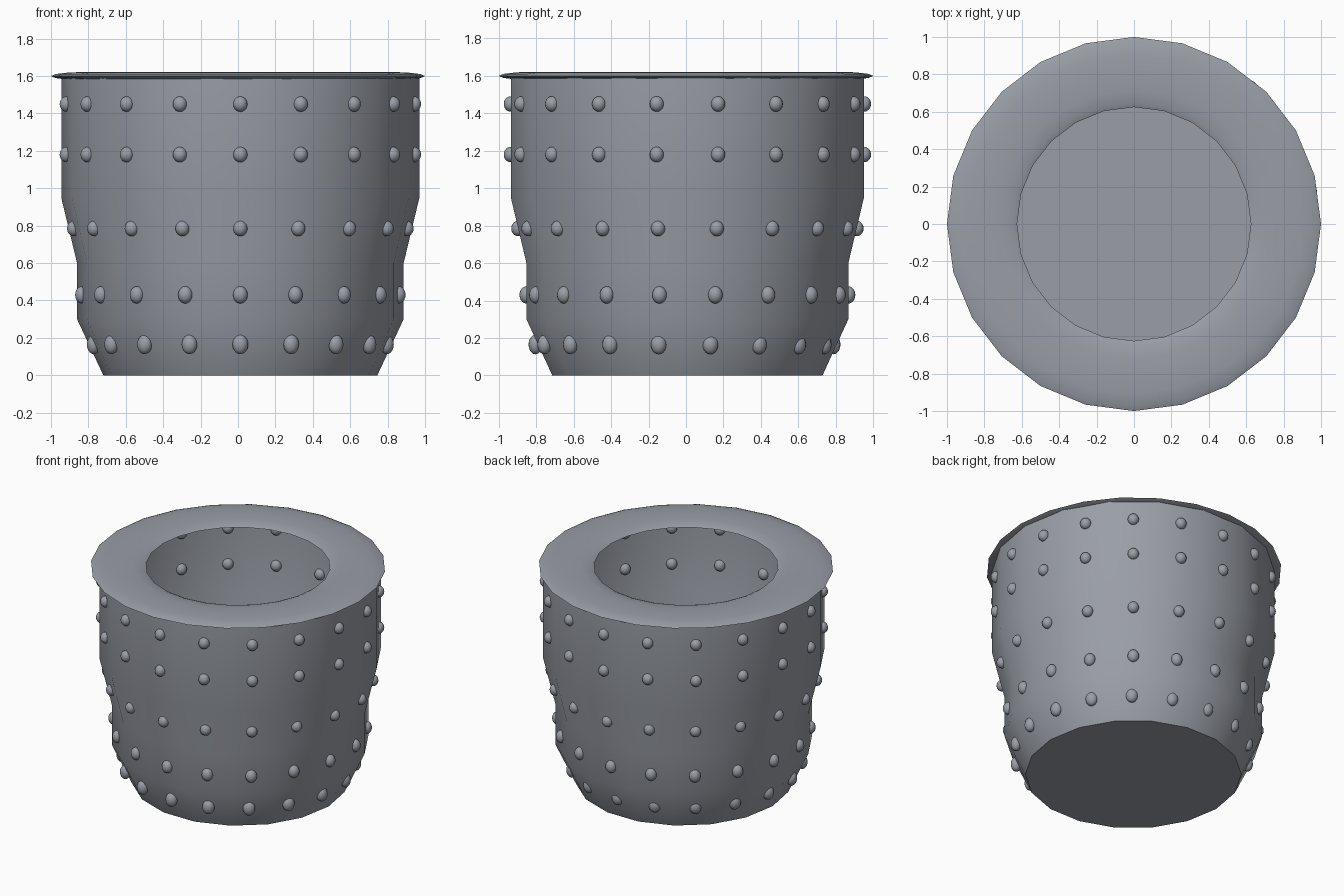
import bpy, bmesh, math
from mathutils import Matrix, Vector

if "Cube" in bpy.data.objects:
    bpy.data.objects.remove(bpy.data.objects["Cube"])

CX, CY = 0.0125, 0.0075      # the body sits slightly off the rim's centre
SIDES = 18
COS = math.cos(math.pi / SIDES)

grey = bpy.data.materials.new("slate_grey")
grey.diffuse_color = (0.32, 0.34, 0.38, 1)
grey.use_nodes = True
grey.node_tree.nodes["Principled BSDF"].inputs["Base Color"].default_value = grey.diffuse_color


def make_object(name, bm, angle=40):
    mesh = bpy.data.meshes.new(name)
    bm.to_mesh(mesh)
    bm.free()
    ob = bpy.data.objects.new(name, mesh)
    bpy.context.collection.objects.link(ob)
    mesh.materials.append(grey)
    bpy.ops.object.select_all(action='DESELECT')
    ob.select_set(True)
    bpy.context.view_layer.objects.active = ob
    bpy.ops.object.shade_smooth_by_angle(angle=math.radians(angle))
    return ob


def ring(bm, r, z, n, cx=0, cy=0):
    return [bm.verts.new((cx + r * math.cos(2 * math.pi * i / n),
                          cy + r * math.sin(2 * math.pi * i / n), z)) for i in range(n)]


def bridge(bm, a, b):
    n = len(a)
    for i in range(n):
        j = (i + 1) % n
        bm.faces.new((a[i], a[j], b[j], b[i]))


# Pot body: thin open wall with a flat floor
profile = [(0.7325, 0), (0.873, 0.3), (0.873, 0.6), (0.9575, 0.95), (0.9575, 1.6)]
bm = bmesh.new()
rings = [ring(bm, r, z, SIDES, CX, CY) for r, z in profile]
for a, b in zip(rings, rings[1:]):
    bridge(bm, a, b)
bm.faces.new(list(reversed(rings[0])))
make_object("pot_body", bm)

# Rim: flattened torus lying on the wall
bm = bmesh.new()
MINOR = 12
loops = []
for k in range(MINOR):
    t = 2 * math.pi * k / MINOR
    loops.append(ring(bm, 0.8125 + 0.1875 * math.cos(t), 1.6 + 0.022 * math.sin(t), 24))
for k in range(MINOR):
    bridge(bm, loops[k], loops[(k + 1) % MINOR])
make_object("rim", bm, 60)

# Studs: one per wall face in five rows (z, radius, half width, half height, y centre)
rows = [(1.45, 0.944, 0.038, 0.041, CY), (1.18, 0.944, 0.038, 0.041, CY),
        (0.785, 0.904, 0.038, 0.041, CY), (0.43, 0.860, 0.039, 0.046, CY),
        (0.165, 0.796, 0.042, 0.052, -0.008)]
for n, (z, r, w, h, cy) in enumerate(rows):
    bm = bmesh.new()
    for i in range(SIDES):
        a = 2 * math.pi * (i + 0.5) / SIDES
        m = (Matrix.Translation(Vector((CX + r * math.cos(a), cy + r * math.sin(a), z)))
             @ Matrix.Rotation(a, 4, 'Z') @ Matrix.Diagonal((0.037, w, h, 1)))
        bmesh.ops.create_uvsphere(bm, u_segments=16, v_segments=10, radius=1, matrix=m)
    make_object("stud_row_%d" % (n + 1), bm, 60)
